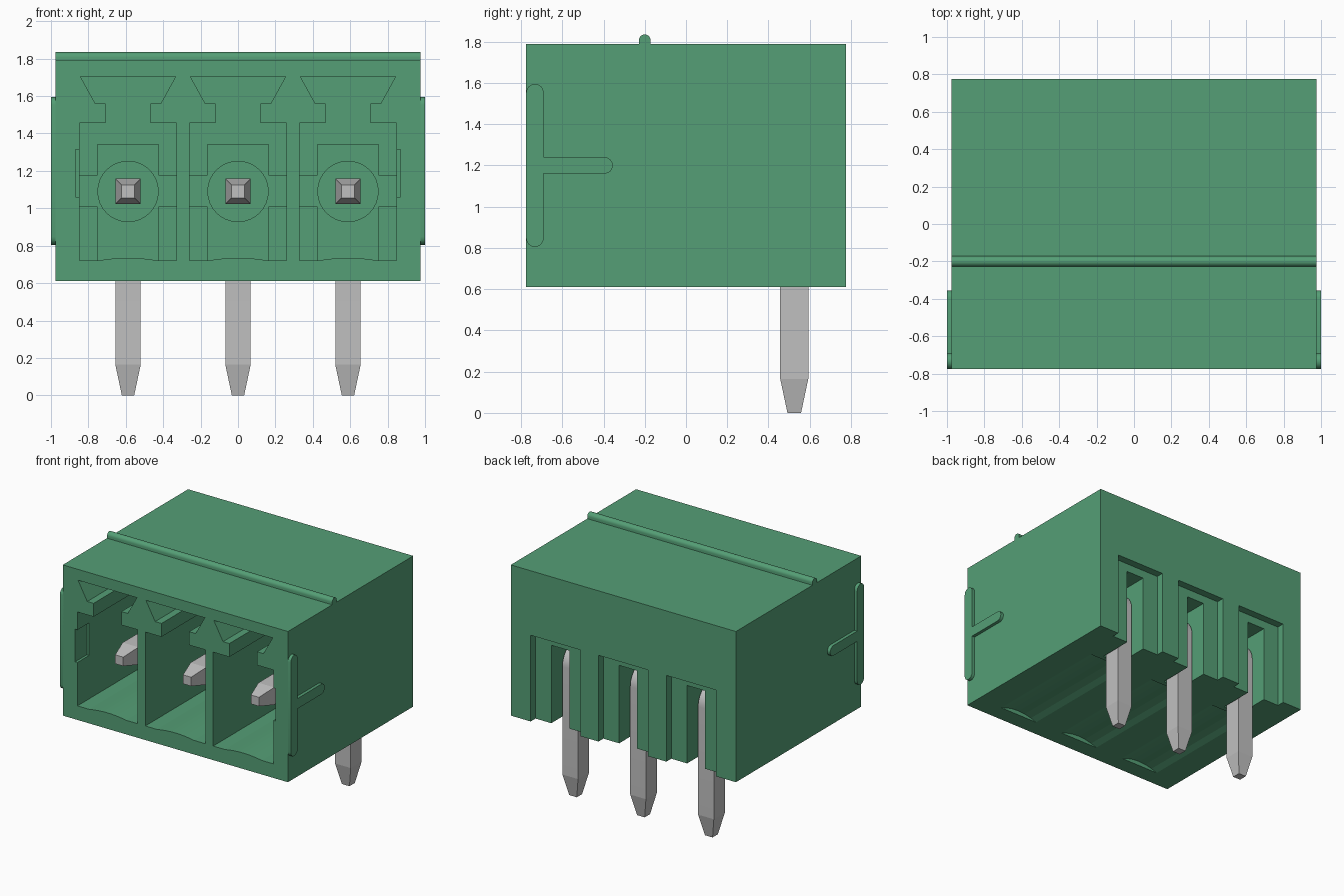
import bpy
import bmesh
import math
from mathutils import Vector

cube = bpy.data.objects.get("Cube")
if cube:
    bpy.data.objects.remove(cube, do_unlink=True)


def material(name, rgb):
    m = bpy.data.materials.new(name)
    m.use_nodes = True
    m.diffuse_color = (*rgb, 1)
    bsdf = next(n for n in m.node_tree.nodes if n.type == 'BSDF_PRINCIPLED')
    bsdf.inputs["Base Color"].default_value = (*rgb, 1)
    return m


GREEN = material("green plastic", (0.09, 0.345, 0.18))
METAL = material("tinned metal", (0.53, 0.53, 0.53))


def loft(name, rings, mat):
    """Closed solid through a list of equal-length vertex rings."""
    bm = bmesh.new()
    loops = [[bm.verts.new(p) for p in ring] for ring in rings]
    for a, b in zip(loops, loops[1:]):
        for i in range(len(a)):
            j = (i + 1) % len(a)
            bm.faces.new((a[i], a[j], b[j], b[i]))
    bm.faces.new(loops[0])
    bm.faces.new(loops[-1])
    bmesh.ops.recalc_face_normals(bm, faces=bm.faces[:])
    me = bpy.data.meshes.new(name)
    bm.to_mesh(me)
    bm.free()
    me.materials.append(mat)
    ob = bpy.data.objects.new(name, me)
    bpy.context.scene.collection.objects.link(ob)
    return ob


def prism_y(name, pts, y0, y1):
    """Extrude an (x, z) outline along y."""
    return loft(name, [[(x, y, z) for x, z in pts] for y in (y0, y1)], GREEN)


def prism_x(name, pts, x0, x1):
    """Extrude a (y, z) outline along x."""
    return loft(name, [[(x, y, z) for y, z in pts] for x in (x0, x1)], GREEN)


def rect(x0, x1, z0, z1):
    return [(x0, z0), (x1, z0), (x1, z1), (x0, z1)]


def arc(cu, cv, r, a0, a1, n=8):
    return [(cu + r * math.cos(math.radians(a0 + (a1 - a0) * i / n)),
             cv + r * math.sin(math.radians(a0 + (a1 - a0) * i / n)))
            for i in range(n + 1)]


def smooth(ob, degrees):
    bpy.ops.object.select_all(action='DESELECT')
    ob.select_set(True)
    bpy.context.view_layer.objects.active = ob
    bpy.ops.object.shade_smooth_by_angle(angle=math.radians(degrees))


def cut(target, cutter):
    """Subtract the cutter and delete it."""
    mod = target.modifiers.new("cut", 'BOOLEAN')
    mod.operation = 'DIFFERENCE'
    mod.solver = 'EXACT'
    mod.object = cutter
    bpy.context.view_layer.update()
    dg = bpy.context.evaluated_depsgraph_get()
    me = bpy.data.meshes.new_from_object(target.evaluated_get(dg))
    target.modifiers.clear()
    target.data = me
    bpy.data.objects.remove(cutter, do_unlink=True)


PITCH = 0.588
HALF_X, HALF_Y, Z0, Z1 = 0.975, 0.775, 0.61, 1.79
CAVITY_BACK = 0.32

body = prism_y("housing", rect(-HALF_X, HALF_X, Z0, Z1), -HALF_Y, HALF_Y)

# Half outline of a plug cavity with its dovetail keyway; the floor is slightly arched
right_side = [(0.26, 0.72), (0.26, 1.455), (0.12, 1.455), (0.12, 1.56),
              (0.175, 1.56), (0.255, 1.705)]
floor = [(x, 0.72 + 0.015 * (1 - (x / 0.16) ** 2))
         for x in (-0.16, -0.12, -0.08, -0.04, 0, 0.04, 0.08, 0.12, 0.16)]
cavity = floor + right_side + [(-x, z) for x, z in reversed(right_side)]

for i in (-1, 0, 1):
    cx = i * PITCH

    def at(pts):
        return [(x + cx, z) for x, z in pts]

    cut(body, prism_y("cavity_cutter", at(cavity), -0.9, CAVITY_BACK))
    # Stepped rear recess for the solder tail
    cut(body, prism_y("recess_cutter", at(rect(-0.215, 0.215, 0.5, 1.285)), 0.715, 0.9))
    cut(body, prism_y("slot_cutter", at(rect(-0.078, 0.078, 0.5, 1.22)), 0.44, 0.85))
    # Shallow arched groove under the floor
    groove = [(0.17, 0.55)] + [(x, Z0 + 0.035 * (1 - (x / 0.17) ** 2))
              for x in (0.17, 0.12, 0.06, 0, -0.06, -0.12, -0.17)] + [(-0.17, 0.55)]
    cut(body, prism_y("groove_cutter", at(groove), -0.64, 0.40))

# Latch notches in the two outer cavity walls
for s in (-1, 1):
    notch = rect(*sorted((s * 0.82, s * 0.868)), 1.06, 1.315)
    cut(body, prism_y("notch_cutter", notch, -0.9, -0.63))

# Locating ridge across the top
ridge = prism_x("top_ridge", [(-0.228, Z1 - 0.01)]
                + arc(-0.2, 1.807, 0.028, 180, 0, 12)
                + [(-0.172, Z1 - 0.01)], -HALF_X, HALF_X)
smooth(ridge, 30)

# T-shaped rib on each side
r = 0.0425
t_rib = (arc(-0.7325, 1.5525, r, 180, 0) + [(-0.69, 1.24)]
         + arc(-0.395, 1.20, 0.04, 90, -90) + [(-0.69, 1.16)]
         + arc(-0.7325, 0.8475, r, 0, -180))
for s, side in ((1, "left"), (-1, "right")):
    smooth(prism_x(side + "_side_rib", t_rib, s * 0.97, s * 1.0), 30)


def pin_ring(cx, y, z, half, tilt):
    """Square section; tilt 0 travels along y, 90 degrees travels down."""
    up = Vector((0, math.sin(tilt), math.cos(tilt))) * half
    side = Vector((half, 0, 0))
    c = Vector((cx, y, z))
    return [c + side + up, c - side + up, c - side - up, c + side - up]


# Right-angle pins and the bosses that hold them
for i, tag in ((-1, "right"), (0, "middle"), (1, "left")):
    cx = i * PITCH
    rings = [pin_ring(cx, -0.63, 1.09, 0.035, 0), pin_ring(cx, -0.49, 1.09, 0.068, 0)]
    for k in range(11):
        t = math.radians(9 * k)
        rings.append(pin_ring(cx, 0.445 + 0.08 * math.sin(t),
                              1.01 + 0.08 * math.cos(t), 0.068, t))
    rings += [pin_ring(cx, 0.525, 0.165, 0.068, math.pi / 2),
              pin_ring(cx, 0.525, 0.0, 0.033, math.pi / 2)]
    smooth(loft(tag + "_pin", rings, METAL), 10)

    # Cross-shaped boss with a round collar on the cavity back wall
    w, h = 0.165, 0.262
    cross = [(-w, 0.715), (w, 0.715), (w, 1.01), (h, 1.01), (h, 1.175), (w, 1.175),
             (w, 1.34), (-w, 1.34), (-w, 1.175), (-h, 1.175), (-h, 1.01), (-w, 1.01)]
    prism_y(tag + "_boss", [(x + cx, z) for x, z in cross],
            CAVITY_BACK - 0.05, CAVITY_BACK + 0.01)
    collar = prism_y(tag + "_collar", arc(cx, 1.09, 0.164, 0, 348.75, 31),
                     CAVITY_BACK - 0.08, CAVITY_BACK - 0.04)
    smooth(collar, 30)
